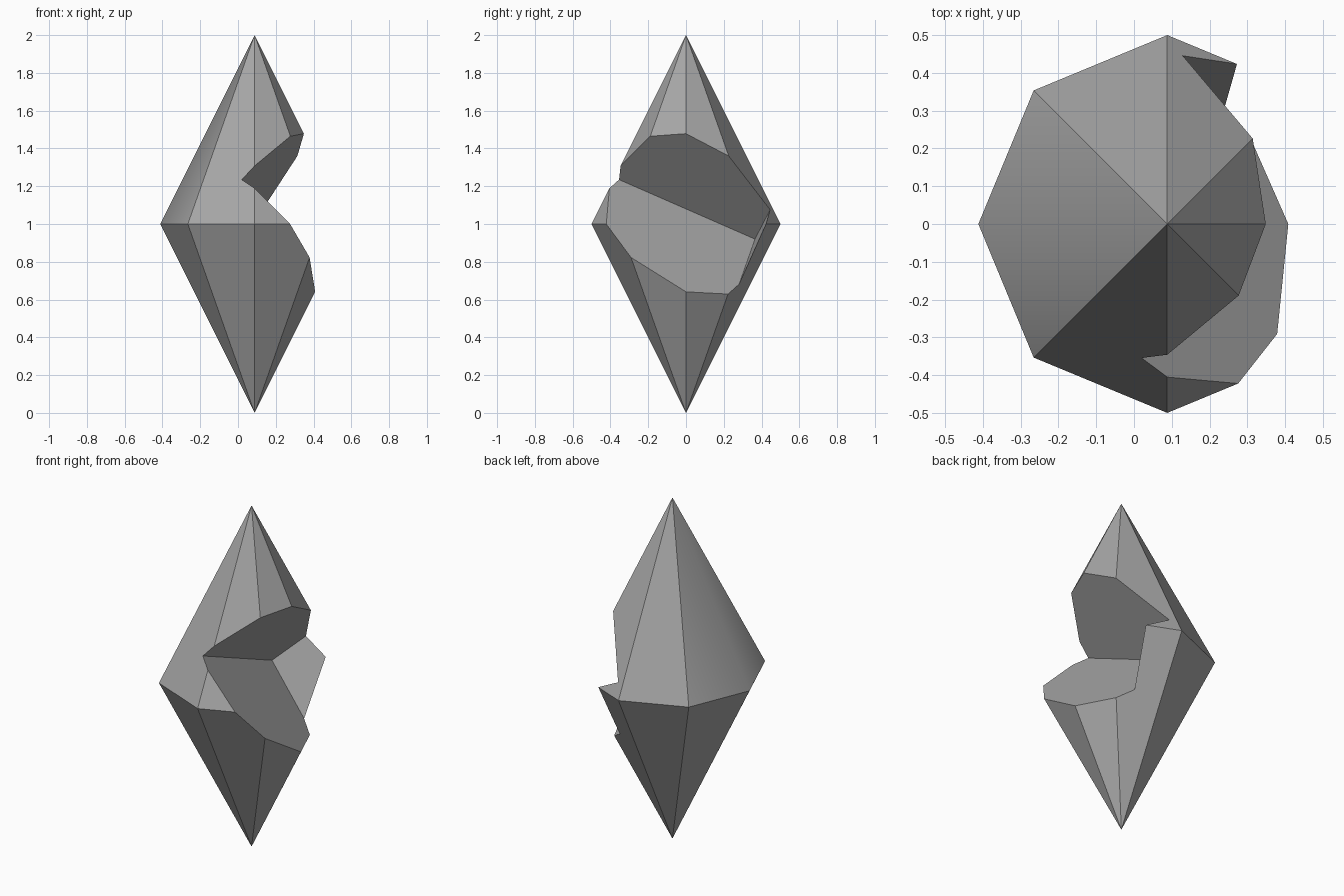
import bpy
import bmesh
from math import cos, sin, pi
from mathutils import Vector, Matrix

cube = bpy.data.objects.get("Cube")
if cube:
    bpy.data.objects.remove(cube, do_unlink=True)

AXIS_X, RADIUS, SIDES, BLOCK = 0.088, 0.5, 8, 1.2
GREY = (0.385, 0.385, 0.385, 1)

stone = bpy.data.materials.new("stone_grey")
stone.use_nodes = True
stone.diffuse_color = GREY
stone.node_tree.nodes["Principled BSDF"].inputs["Base Color"].default_value = GREY


def slice_by(bm, point, normal, clear=False):
    bmesh.ops.bisect_plane(bm, geom=bm.verts[:] + bm.edges[:] + bm.faces[:], dist=1e-6,
                           plane_co=point, plane_no=normal, clear_outer=clear)


# Eight-sided double-pointed crystal
crystal = bmesh.new()
ring = [crystal.verts.new((AXIS_X + RADIUS * cos(2 * pi * i / SIDES),
                           RADIUS * sin(2 * pi * i / SIDES), 1)) for i in range(SIDES)]
for z in (0, 2):
    tip = crystal.verts.new((AXIS_X, 0, z))
    for i in range(SIDES):
        crystal.faces.new((ring[i], ring[(i + 1) % SIDES], tip))
bmesh.ops.recalc_face_normals(crystal, faces=crystal.faces[:])
facets = [(f.calc_center_median(), f.normal.copy()) for f in crystal.faces]

# Directions of the tilted square notch, leading out of its inner corner
corner = Vector((-0.035, 0.365, 0.92))
along = Vector((0.07, -0.914, 0.4)).normalized()
out_up = Vector((0.0862, 0.0416, 0.0819))
out_up = (out_up - along * out_up.dot(along)).normalized()
out_down = out_up.cross(along)
axes = (along, out_up, out_down)

# Notch walls: the faces of a tilted block, trimmed to the crystal
walls = bmesh.new()
bmesh.ops.create_cube(walls, size=BLOCK)
centre = corner + (along + out_up + out_down) * BLOCK / 2
turn = Matrix(axes).transposed().to_4x4()
bmesh.ops.transform(walls, matrix=Matrix.Translation(centre) @ turn, verts=walls.verts[:])
for point, normal in facets:
    slice_by(walls, point, normal, clear=True)
mesh = bpy.data.meshes.new("crystal")
walls.to_mesh(mesh)
walls.free()

# Open the notch in the crystal, then join the walls to it
for axis in axes:
    slice_by(crystal, corner, axis)
bitten = [f for f in crystal.faces
          if all((f.calc_center_median() - corner).dot(a) > 0 for a in axes)]
bmesh.ops.delete(crystal, geom=bitten, context="FACES")
crystal.from_mesh(mesh)
bmesh.ops.remove_doubles(crystal, verts=crystal.verts[:], dist=0.0005)
bmesh.ops.dissolve_limit(crystal, angle_limit=0.01, verts=crystal.verts[:],
                         edges=crystal.edges[:])
bmesh.ops.recalc_face_normals(crystal, faces=crystal.faces[:])

# Crisp facets, except the softened upper ridge on the uncut side
for face in crystal.faces:
    face.smooth = True
for edge in crystal.edges:
    mid = (edge.verts[0].co + edge.verts[1].co) / 2
    edge.smooth = mid.x < -0.1 and abs(mid.y) < 0.01 and mid.z > 1.1
crystal.to_mesh(mesh)
crystal.free()
mesh.materials.append(stone)
bpy.context.collection.objects.link(bpy.data.objects.new("crystal", mesh))
